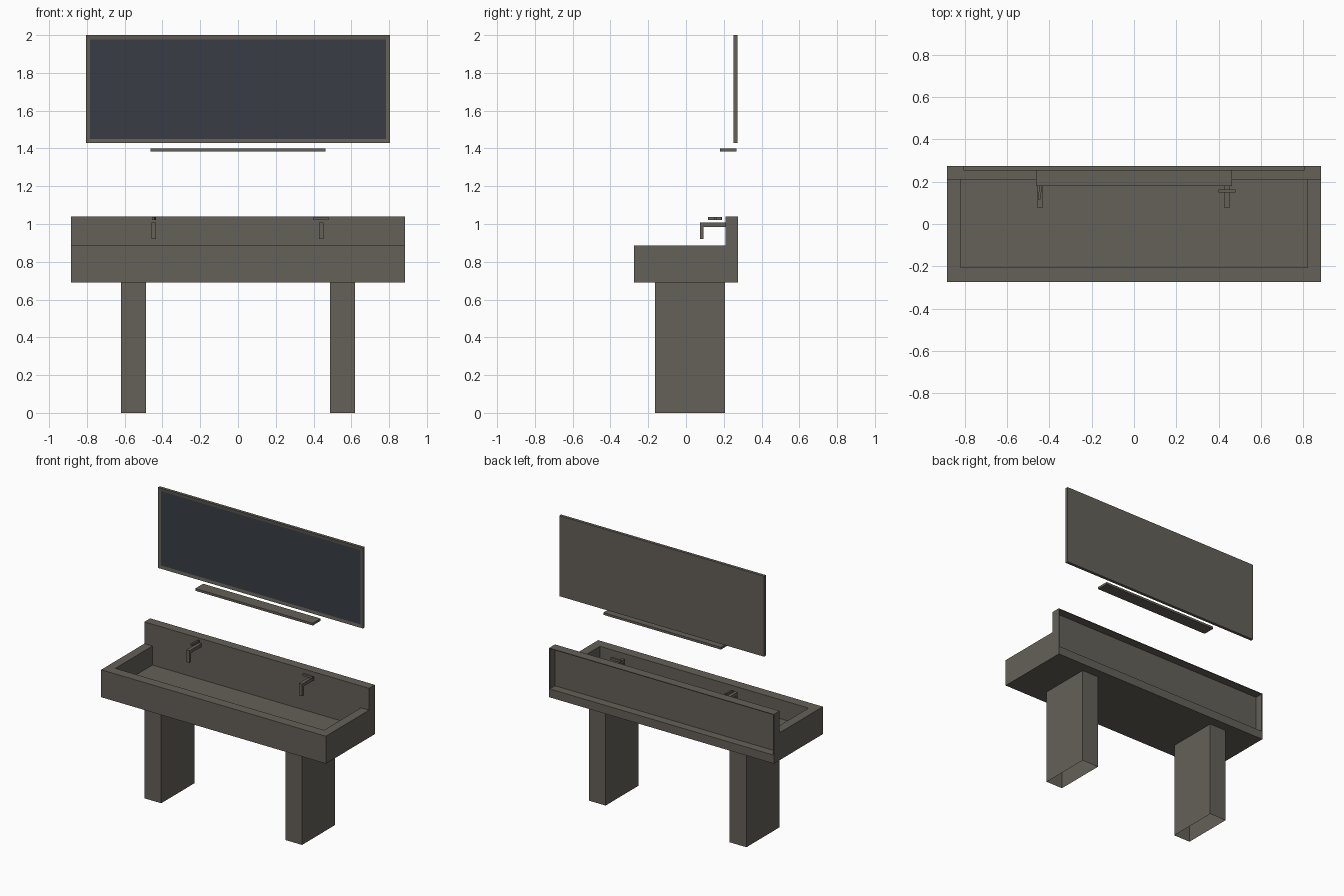
import bpy
import bmesh
from mathutils import Matrix, Vector

if "Cube" in bpy.data.objects:
    bpy.data.objects.remove(bpy.data.objects["Cube"], do_unlink=True)


def material(name, rgb):
    mat = bpy.data.materials.new(name)
    mat.use_nodes = True
    mat.diffuse_color = (*rgb, 1)
    mat.node_tree.nodes["Principled BSDF"].inputs["Base Color"].default_value = (*rgb, 1)
    return mat


stone = material("warm grey", (0.128, 0.118, 0.098))
glass = material("dark blue glass", (0.040, 0.046, 0.058))


def make_object(name, bm, *mats):
    bmesh.ops.recalc_face_normals(bm, faces=bm.faces[:])
    mesh = bpy.data.meshes.new(name)
    bm.to_mesh(mesh)
    bm.free()
    for mat in mats or (stone,):
        mesh.materials.append(mat)
    obj = bpy.data.objects.new(name, mesh)
    bpy.context.collection.objects.link(obj)
    return obj


def box_mesh(low, high):
    low, high = Vector(low), Vector(high)
    bm = bmesh.new()
    bmesh.ops.create_cube(bm, size=1, matrix=Matrix.Translation((low + high) / 2)
                          @ Matrix.Diagonal((*(high - low), 1)))
    return bm


def box(name, low, high):
    return make_object(name, box_mesh(low, high))


def extrude_profile(name, points, x0, x1):
    """Extrude a (y, z) outline along x."""
    bm = bmesh.new()
    face = bm.faces.new([bm.verts.new((x0, y, z)) for y, z in points])
    new = bmesh.ops.extrude_face_region(bm, geom=[face])["geom"]
    verts = [v for v in new if isinstance(v, bmesh.types.BMVert)]
    bmesh.ops.translate(bm, verts=verts, vec=(x1 - x0, 0, 0))
    return make_object(name, bm)


def cut(obj, low, high):
    cutter = box("cutter", low, high)
    cutter.hide_render = True
    mod = obj.modifiers.new("cut", "BOOLEAN")
    mod.operation, mod.solver, mod.object = "DIFFERENCE", "EXACT", cutter
    bpy.context.view_layer.objects.active = obj
    bpy.ops.object.modifier_apply(modifier=mod.name)
    bpy.data.objects.remove(cutter, do_unlink=True)


# Trough basin with raised splashback, hollow behind
half, front, wall, back = 0.883, -0.275, 0.21, 0.275
base, floor, rim, top = 0.69, 0.75, 0.885, 1.04
basin = extrude_profile("basin_and_splashback", [
    (front, base), (back, base), (back, top), (wall, top), (wall, rim), (front, rim)],
    -half, half)
cut(basin, (-0.82, -0.205, floor), (0.82, wall, 1.2))
cut(basin, (-half + 0.005, wall + 0.006, floor), (half - 0.005, 0.4, top - 0.005))

# Hollow legs, open at the bottom
for side, x0 in (("right", -0.62), ("left", 0.487)):
    bm = box_mesh((x0, -0.165, 0), (x0 + 0.132, 0.207, base))
    ends = [f for f in bm.faces if abs(f.normal.z) > 0.5]
    bmesh.ops.delete(bm, geom=ends, context="FACES_ONLY")
    make_object(side + "_leg", bm)

# Wall spouts
for side, x in (("right", -0.445), ("left", 0.44)):
    extrude_profile(side + "_spout", [
        (wall, 1.007), (0.075, 1.007), (0.075, 0.92), (0.093, 0.92),
        (0.093, 0.984), (wall, 0.984)], x - 0.012, x + 0.012)

# Lever handles: one turned forward, one turned sideways
lever = box("right_lever", (-0.006, -0.037, 1.022), (0.006, 0.037, 1.037))
lever.location = (-0.444, 0.153, 0)
lever.rotation_euler.z = -0.12
box("left_lever", (0.40, 0.15, 1.022), (0.48, 0.164, 1.037))

# Shelf under the mirror
box("shelf", (-0.462, 0.18, 1.385), (0.462, 0.268, 1.401))

# Mirror: framed panel with slightly sunken glass
bm = box_mesh((-0.805, 0.252, 1.428), (0.805, 0.273, 2.0))
bm.normal_update()
pane = min(bm.faces, key=lambda f: f.normal.y)
bmesh.ops.inset_region(bm, faces=[pane], thickness=0.031)
bmesh.ops.translate(bm, verts=pane.verts[:], vec=(0, 0.003, 0))
pane.material_index = 1
make_object("mirror", bm, stone, glass)
